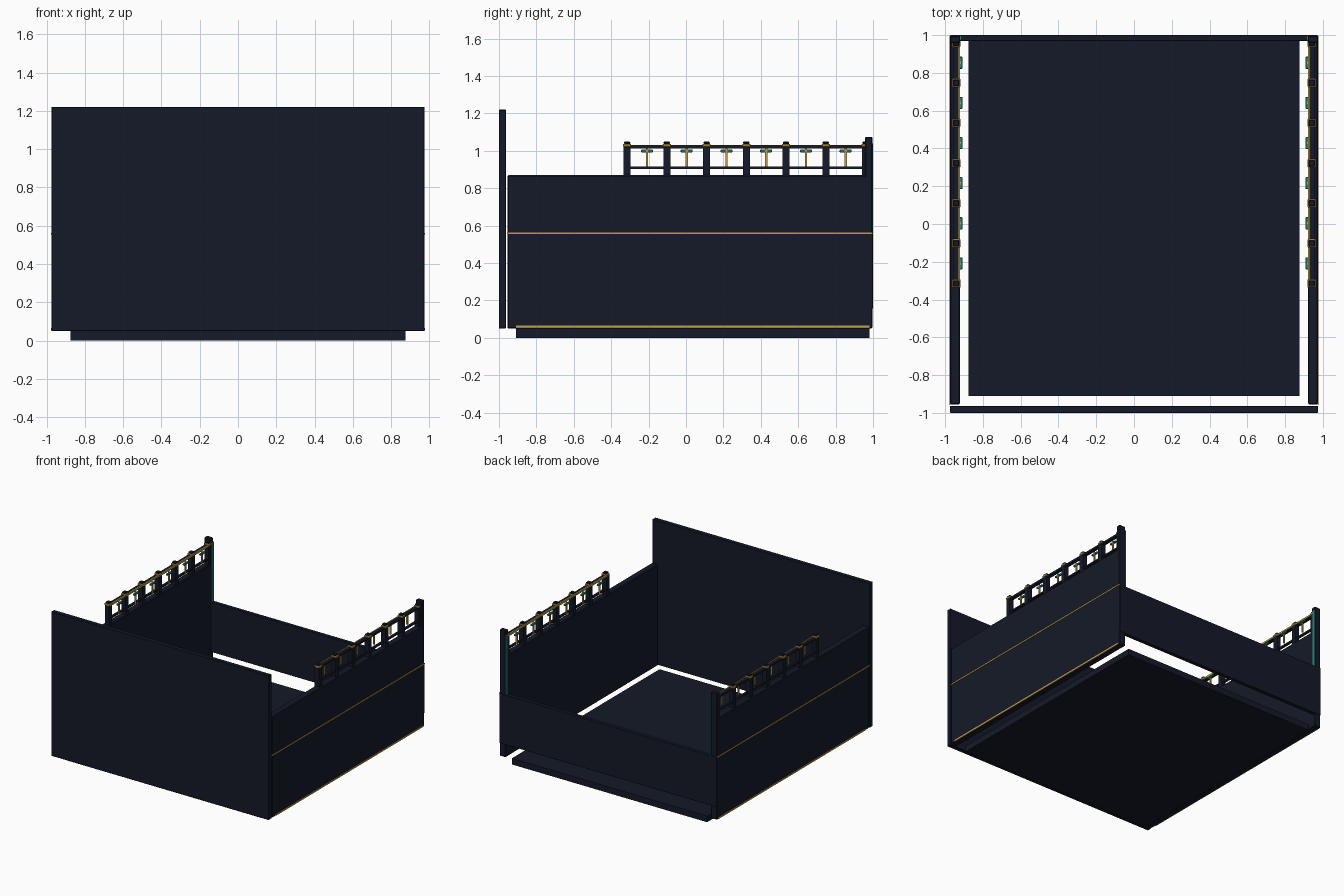
import bpy

if "Cube" in bpy.data.objects:
    bpy.data.objects.remove(bpy.data.objects["Cube"])


def material(name, rgb):
    m = bpy.data.materials.new(name)
    m.diffuse_color = (*rgb, 1)
    m.use_nodes = True
    m.node_tree.nodes["Principled BSDF"].inputs["Base Color"].default_value = m.diffuse_color
    return m


NAVY = material("navy", (0.007, 0.010, 0.021))
GOLD = material("gold", (0.55, 0.36, 0.06))
TEAL = material("teal", (0.02, 0.25, 0.20))


def box(name, x, y, z, mat=NAVY, bevel=0.0):
    """Box from (min, max) ranges on each axis."""
    bpy.ops.mesh.primitive_cube_add(size=1, location=[sum(r) / 2 for r in (x, y, z)])
    ob = bpy.context.object
    ob.name = name
    ob.scale = [r[1] - r[0] for r in (x, y, z)]
    bpy.ops.object.transform_apply(location=False, rotation=False, scale=True)
    ob.data.materials.append(mat)
    if bevel:
        b = ob.modifiers.new("edge_bevel", "BEVEL")
        b.width = bevel
        b.segments = 1
    return ob


def pair(name, x, y, z, mat=NAVY, bevel=0.0):
    """Same box on the right and the left side."""
    box("right_" + name, x, y, z, mat, bevel)
    box("left_" + name, (-x[1], -x[0]), y, z, mat, bevel)


def around(c, half):
    return (c - half, c + half)


# Floor, front board and low back board
box("floor", (-0.875, 0.875), (-0.91, 0.98), (0, 0.05))
box("front_board", (-0.975, 0.975), (-1, -0.963), (0.05, 1.22), bevel=0.003)
box("back_board", (-0.975, 0.975), (0.968, 1.0), (0.155, 0.56), bevel=0.003)

# Side walls with gold trim lines
pair("side_wall", (0.92, 0.975), (-0.955, 0.985), (0.05, 0.87), bevel=0.006)
pair("middle_trim", (0.972, 0.978), (-0.957, 0.995), (0.555, 0.563), GOLD)
pair("lower_trim", (0.972, 0.978), (-0.91, 0.98), (0.053, 0.066), GOLD)

# Tall back posts with teal light strips
pair("back_post", (0.92, 0.975), (0.958, 0.996), (0.05, 1.075), bevel=0.005)
pair("light_strip", (0.914, 0.921), (0.975, 0.999), (0.56, 1.04), TEAL)

# Railings on top of the walls
RAIL_X, STEP, START = 0.941, 0.2125, -0.315
pair("top_rail", around(RAIL_X, 0.014), (START, 0.965), (1.012, 1.028))
pair("rail_inlay", (0.922, 0.930), (START, 0.965), (1.018, 1.031), GOLD)
pair("lower_rail", around(RAIL_X, 0.009), (START, 0.965), (0.903, 0.916))
for i in range(7):
    y = START + STEP * i
    pair(f"rail_post_{i}", around(RAIL_X, 0.019), around(y, 0.019), (0.865, 1.022))
    pair(f"cap_band_{i}", around(RAIL_X, 0.022), around(y, 0.022), (1.022, 1.038), GOLD, 0.003)
    pair(f"cap_{i}", around(RAIL_X, 0.017), around(y, 0.017), (1.036, 1.050), bevel=0.004)

# T-shaped ornaments between the rail posts
for i in range(6):
    y = START + STEP * (i + 0.5)
    pair(f"ornament_stem_{i}", (0.915, 0.925), around(y, 0.006), (0.915, 1.013), GOLD)
    pair(f"ornament_bar_{i}", (0.908, 0.925), around(y, 0.032), (0.992, 1.007), TEAL, 0.003)
